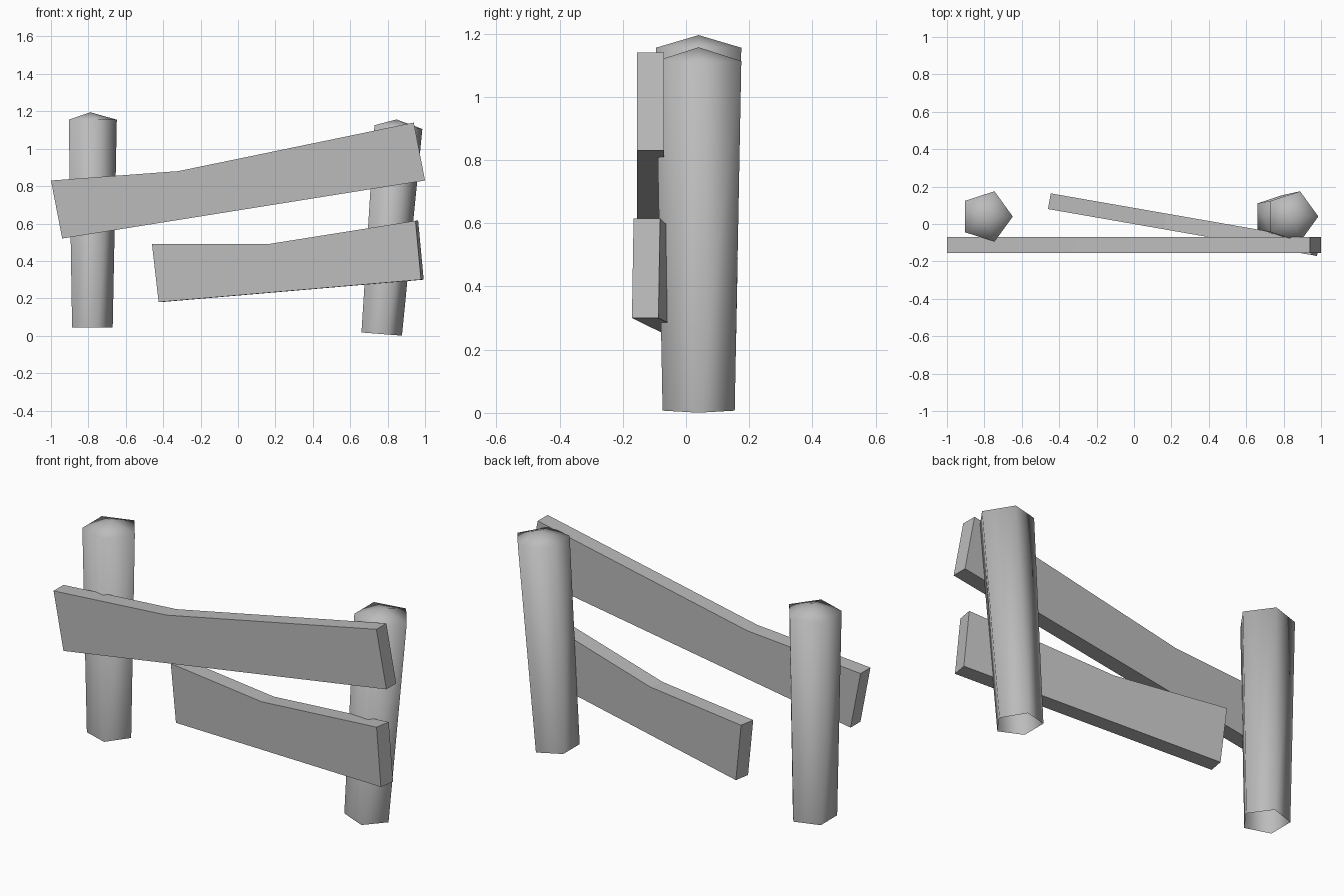
import bpy, bmesh, math

cube = bpy.data.objects.get("Cube")
if cube:
    bpy.data.objects.remove(cube, do_unlink=True)

# One plain grey for the whole fence
grey = bpy.data.materials.new("weathered_grey")
grey.use_nodes = True
colour = (0.5, 0.5, 0.5, 1)
grey.diffuse_color = colour
grey.node_tree.nodes["Principled BSDF"].inputs["Base Color"].default_value = colour


def finish(name, bm, location, rotation, smooth):
    bmesh.ops.recalc_face_normals(bm, faces=bm.faces)
    for face in bm.faces:
        face.smooth = smooth
    mesh = bpy.data.meshes.new(name)
    bm.to_mesh(mesh)
    bm.free()
    mesh.materials.append(grey)
    obj = bpy.data.objects.new(name, mesh)
    obj.location = location
    obj.rotation_euler = rotation
    bpy.context.collection.objects.link(obj)


# Five-sided post, wider at the top, with a low point and an open foot
def post(name, location, lean=0):
    bm = bmesh.new()
    sides = 5

    def ring(radius, z):
        angles = [math.tau * i / sides for i in range(sides)]
        return [bm.verts.new((radius * math.cos(a), radius * math.sin(a), z)) for a in angles]

    foot, rim = ring(0.12, 0), ring(0.142, 1.11)
    tip = bm.verts.new((0, 0, 1.15))
    for i in range(sides):
        j = (i + 1) % sides
        bm.faces.new((foot[i], foot[j], rim[j], rim[i]))
        bm.faces.new((rim[i], rim[j], tip))
    finish(name, bm, location, (0, lean, 0), True)


# Bent plank: a front outline extruded backwards
def plank(name, outline, location, turn=0):
    bm = bmesh.new()
    face = bm.faces.new([bm.verts.new((x, 0, z)) for x, z in outline])
    back = bmesh.ops.extrude_face_region(bm, geom=[face], use_keep_orig=True)
    verts = [v for v in back["geom"] if isinstance(v, bmesh.types.BMVert)]
    bmesh.ops.translate(bm, verts=verts, vec=(0, 0.085, 0))
    finish(name, bm, location, (0, 0, turn), False)


post("right_post", (-0.79, 0.04, 0.045))
post("left_post", (0.757, 0.04, 0.01), math.radians(4.5))

plank("upper_plank",
      [(-0.94, 0.52), (1.0, 0.83), (0.94, 1.14), (-0.32, 0.88), (-1.0, 0.83)],
      (0, -0.155, 0))
plank("lower_plank",
      [(0.036, 0.18), (1.46, 0.30), (1.43, 0.615), (0.63, 0.49), (0, 0.49)],
      (-0.46, 0.08, 0), math.radians(-9.9))
